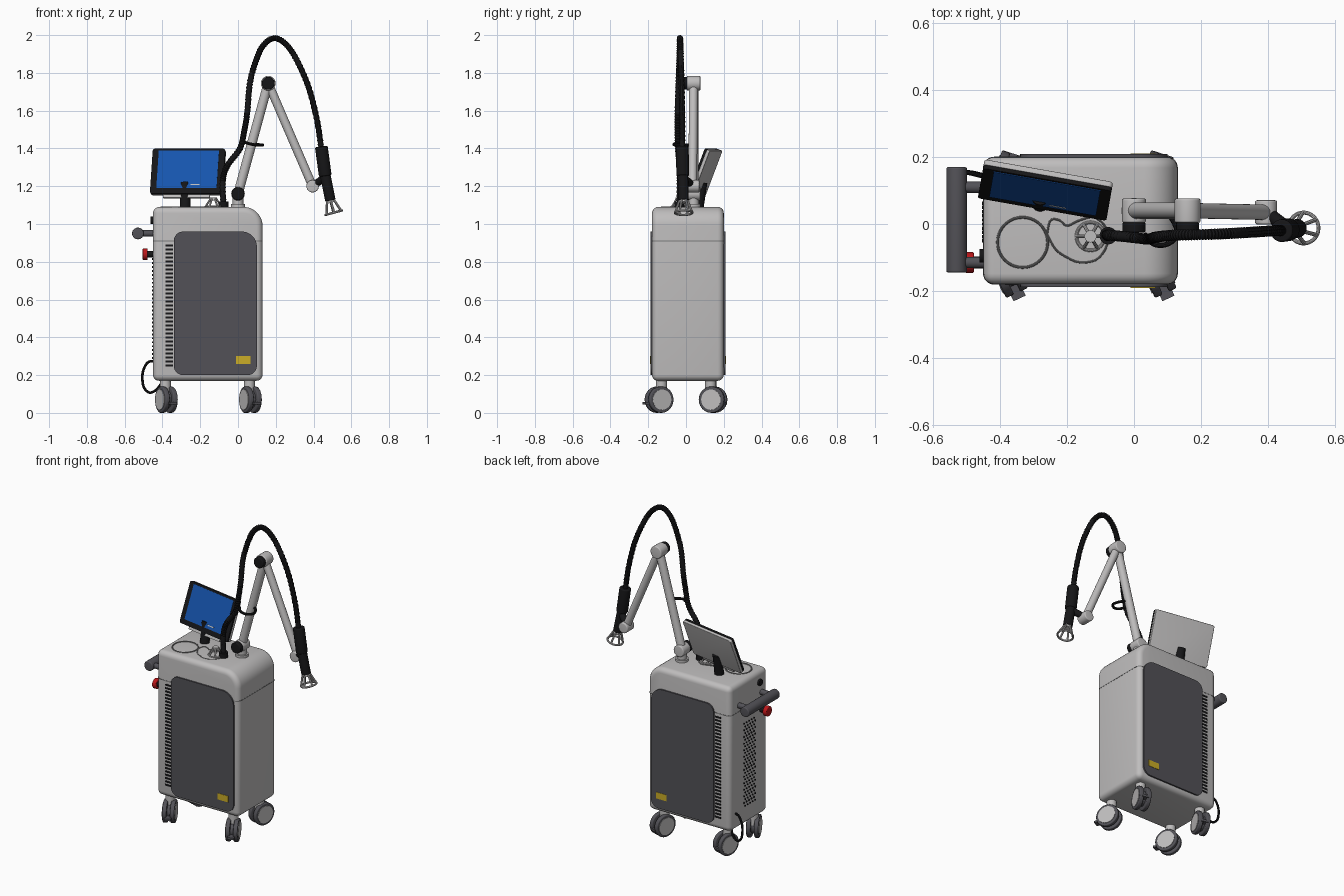
import bpy, bmesh
from math import sin, cos, pi, radians
from mathutils import Vector, Matrix

if "Cube" in bpy.data.objects:
    bpy.data.objects.remove(bpy.data.objects["Cube"])


def material(name, *rgb):
    m = bpy.data.materials.new(name)
    m.use_nodes = True
    m.diffuse_color = (*rgb, 1)
    m.node_tree.nodes["Principled BSDF"].inputs["Base Color"].default_value = (*rgb, 1)
    return m


SHELL = material("light grey shell", .52, .51, .51)
PANEL = material("dark grey panel", .085, .083, .095)
BLACK = material("black rubber", .008, .008, .009)
BLUE = material("blue display", .008, .09, .42)
RED = material("red button", .5, .008, .01)
YELLOW = material("yellow label", .6, .42, .02)
SEAM = material("seam grey", .2, .2, .2)


def finish(name, data, mat, bevel=0, matrix=None):
    """Apply bevel, smooth by angle and link the object."""
    ob = bpy.data.objects.new(name, data)
    bpy.context.collection.objects.link(ob)
    if bevel:
        mod = ob.modifiers.new("round", "BEVEL")
        mod.width, mod.segments, mod.use_clamp_overlap = bevel, 5, False
        mod.limit_method, mod.angle_limit = "ANGLE", radians(40)
    mesh = bpy.data.meshes.new_from_object(ob.evaluated_get(bpy.context.evaluated_depsgraph_get()))
    bpy.data.objects.remove(ob)
    mesh.materials.clear()
    mesh.materials.append(mat)
    for p in mesh.polygons:
        p.use_smooth = True
    mesh.set_sharp_from_angle(angle=radians(35))
    ob = bpy.data.objects.new(name, mesh)
    bpy.context.collection.objects.link(ob)
    if matrix:
        ob.matrix_world = matrix
    return ob


def from_bm(name, bm, mat, **kw):
    bmesh.ops.recalc_face_normals(bm, faces=bm.faces)
    me = bpy.data.meshes.new(name)
    bm.to_mesh(me)
    bm.free()
    return finish(name, me, mat, **kw)


def rect(u0, u1, v0, v1, radii=(0, 0, 0, 0)):
    """Rounded rectangle outline; radii go bottom left, then counterclockwise."""
    pts = []
    for i, (u, v, su, sv) in enumerate([(u0, v0, 1, 1), (u1, v0, -1, 1), (u1, v1, -1, -1), (u0, v1, 1, -1)]):
        r, n = radii[i], 10 if radii[i] else 0
        for k in range(n + 1):
            a = pi + (i + k / max(n, 1)) * pi / 2
            pts.append((u + su * r + r * cos(a), v + sv * r + r * sin(a)))
    return pts


def prism(name, pts, d0, d1, mat, flat=False, **kw):
    """Extrude an outline along y, or along z when flat."""
    bm = bmesh.new()
    place = (lambda u, v, d: (u, v, d)) if flat else (lambda u, v, d: (u, d, v))
    a, b = ([bm.verts.new(place(u, v, d)) for u, v in pts] for d in (d0, d1))
    bm.faces.new(a)
    bm.faces.new(b)
    for i in range(len(pts)):
        j = (i + 1) % len(pts)
        bm.faces.new((a[i], a[j], b[j], b[i]))
    return from_bm(name, bm, mat, **kw)


def add_rod(bm, p, q, r0, r1=None, seg=24):
    p, q = Vector(p), Vector(q)
    m = Matrix.Translation((p + q) / 2) @ (q - p).to_track_quat("Z", "Y").to_matrix().to_4x4()
    bmesh.ops.create_cone(bm, cap_ends=True, segments=seg, radius1=r0,
                          radius2=r0 if r1 is None else r1, depth=(q - p).length, matrix=m)


def rod(name, p, q, r0, mat, r1=None, **kw):
    bm = bmesh.new()
    add_rod(bm, p, q, r0, r1)
    return from_bm(name, bm, mat, **kw)


def smooth_path(pts, n):
    """Catmull-Rom samples through the points."""
    P = [Vector(p) for p in (pts[0], *pts, pts[-1])]
    out = []
    for a, b, c, d in zip(P, P[1:], P[2:], P[3:]):
        for k in range(n):
            t = k / n
            out.append(.5 * (2 * b + (c - a) * t + (2 * a - 5 * b + 4 * c - d) * t * t
                             + (3 * b - a - 3 * c + d) * t ** 3))
    return out + [P[-1]]


def tube(name, pts, r, mat, closed=False, ribs=False):
    cu = bpy.data.curves.new(name, "CURVE")
    cu.dimensions, cu.bevel_depth, cu.bevel_resolution, cu.use_fill_caps = "3D", r, 3, True
    sp = cu.splines.new("POLY")
    sp.points.add(len(pts) - 1)
    sp.use_cyclic_u = closed
    for i, p in enumerate(pts):
        sp.points[i].co = (*p, 1)
        sp.points[i].radius = .84 if ribs and i % 2 else 1
    return finish(name, cu, mat)


def circle(c, axis, r, n=40):
    q = Vector(axis).to_track_quat("Z", "Y")
    return [Vector(c) + q @ Vector((r * cos(2 * pi * i / n), r * sin(2 * pi * i / n), 0)) for i in range(n)]


def cage(name, top, bottom, r0, r1, thick):
    """Open nozzle: collar, spokes and end ring."""
    top, bottom = Vector(top), Vector(bottom)
    axis = bottom - top
    tube(name + "_ring", circle(bottom, axis, r1), thick, SHELL, closed=True)
    rod(name + "_collar", top - axis * .1, top + axis * .25, r0, SHELL)
    bm = bmesh.new()
    for a, b in zip(circle(top, axis, r0 * .8, 6), circle(bottom, axis, r1, 6)):
        add_rod(bm, a, b, thick, seg=8)
    from_bm(name + "_spokes", bm, SHELL)


# Cabinet with its seam
prism("cabinet", rect(-.45, .13, .17, 1.09, (0, 0, .1, 0)), -.18, .2, SHELL, bevel=.032)
prism("lid_seam", rect(-.451, .131, -.181, .201, (.033,) * 4), .908, .913, SEAM, flat=True)

# Front and back panels, labels and vent slots
for side, face, out in (("front", -.18, -1), ("back", .2, 1)):
    prism(side + "_panel", rect(-.34, .1, .2, .96, (.05, .05, .08, .05)), face - out * .01, face + out * .009, PANEL)
    prism(side + "_label", rect(-.01, .065, .26, .3), face, face + out * .011, YELLOW)
    bm = bmesh.new()
    for i in range(31):
        m = Matrix.Translation((-.365, face, .25 + i * .0212)) @ Matrix.Diagonal((.04, .004, .011, 1))
        bmesh.ops.create_cube(bm, size=1, matrix=m)
    from_bm(side + "_vent_slots", bm, BLACK)

# Side perforations
bm = bmesh.new()
for row in range(26):
    for col in range(5):
        y, z = -.05 + col * .025 + (row % 2) * .012, .29 + row * .021
        add_rod(bm, (-.449, y, z), (-.455, y, z), .005, seg=8)
from_bm("side_perforations", bm, BLACK)

# Push handle, stop button, key switch and power cord
rod("handle_bar", (-.53, -.145, .95), (-.53, .17, .95), .031, PANEL, bevel=.006)
for y in (-.115, .11):
    rod("handle_post", (-.44, y, .95), (-.53, y, .95), .017, PANEL)
rod("stop_button_neck", (-.445, -.115, .84), (-.485, -.115, .84), .018, BLACK)
rod("stop_button", (-.478, -.115, .84), (-.505, -.115, .84), .031, RED, bevel=.005)
rod("key_switch", (-.445, -.095, 1.02), (-.462, -.095, 1.02), .02, BLACK)
cord = [(-.44, .14, .275), (-.48, .15, .265), (-.505, .155, .21), (-.5, .155, .14),
        (-.47, .15, .108), (-.435, .14, .12), (-.41, .13, .15)]
tube("power_cord", smooth_path(cord, 6), .007, BLACK)

# Twin-wheel casters
for x, y, dx, dy, reach in ((-.385, -.13, .42, -.9, .088), (.06, -.13, .42, -.9, .088),
                            (-.385, .13, .3, .95, .07), (.06, .13, .3, .95, .07)):
    d = Vector((dx, dy, 0)).normalized()
    ax = Vector((-d.y, d.x, 0))
    c = Vector((x, y, .07)) + d * .014
    rod("caster_stem", (x, y, .09), (x, y, .18), .029, SHELL)
    rod("caster_core", c - ax * .02, c + ax * .02, .045, PANEL)
    for s in (-1, 1):
        rod("caster_wheel", c + ax * s * .01, c + ax * s * .036, .07, PANEL, bevel=.006)
        rod("caster_hub", c + ax * s * .03, c + ax * s * .039, .054, SHELL)
    pose = Matrix.Translation(c) @ d.to_track_quat("X", "Z").to_matrix().to_4x4()
    prism("caster_brake", rect(.03, reach, -.025, -.012), -.02, .02, PANEL, matrix=pose)

# Lid tray grooves and parked nozzle
tube("round_tray_rim", circle((-.333, -.055, 1.09), (0, 0, 1), .075), .004, SEAM, closed=True)
rim = [(-.26, -.03), (-.25, .01), (-.225, .012), (-.2, -.005), (-.165, .01), (-.12, .02), (-.085, -.01),
       (-.08, -.06), (-.11, -.105), (-.16, -.115), (-.2, -.1), (-.235, -.075), (-.26, -.03)]
tube("shaped_tray_rim", smooth_path([(u, v, 1.09) for u, v in rim], 5), .003, SEAM)
cage("parked_nozzle", (-.13, -.037, 1.135), (-.13, -.037, 1.092), .018, .042, .005)

# Tilted display on its post
rod("display_post", (-.28, .065, 1.085), (-.28, .085, 1.22), .028, BLACK)
pose = (Matrix.Translation((-.267, .088, 1.28)) @ Matrix.Rotation(radians(-10), 4, "Z")
        @ Matrix.Rotation(radians(-21), 4, "X"))
prism("display_bezel", rect(-.195, .195, -.127, .127, (.012,) * 4), 0, .012, BLACK, matrix=pose)
prism("display_casing", rect(-.195, .195, -.127, .127, (.012,) * 4), .012, .03, SHELL, matrix=pose, bevel=.004)
prism("display_bracket", rect(-.125, .125, -.145, -.1), .012, .026, SHELL, matrix=pose)
prism("display_screen", rect(-.162, .162, -.097, .116), -.002, .004, BLUE, matrix=pose)
prism("screen_status_line", rect(.02, .07, -.08, -.074), -.003, 0, SHELL, matrix=pose)

# Jointed support arm
BASE, ELBOW, END = Vector((0, .04, 1.16)), Vector((.16, .04, 1.745)), Vector((.395, .035, 1.2))
rod("arm_base_flange", (0, .04, 1.08), (0, .04, 1.105), .038, SHELL)
rod("arm_base_column", (0, .04, 1.09), (0, .04, 1.15), .028, SHELL)
rod("lower_arm", BASE, ELBOW, .025, SHELL)
rod("upper_arm", ELBOW, END, .023, SHELL)
for name, p, r in (("base", BASE, .036), ("elbow", ELBOW, .039), ("end", END, .033)):
    y = Vector((0, 1, 0))
    rod(name + "_joint", p - y * .036, p + y * .036, r, SHELL, bevel=.006)
    if name != "end":
        rod(name + "_knob", p - y * .065, p - y * .034, .034, BLACK, bevel=.005)

# Ribbed hose, its port and guide
hose = [(-.077, -.035, 1.1), (-.08, -.033, 1.23), (-.055, -.035, 1.31), (.01, -.042, 1.4), (.035, -.045, 1.5),
        (.05, -.044, 1.6), (.062, -.04, 1.74), (.09, -.036, 1.85), (.13, -.033, 1.94), (.188, -.032, 1.983),
        (.25, -.03, 1.955), (.31, -.027, 1.87), (.375, -.023, 1.72), (.42, -.02, 1.54), (.442, -.02, 1.39)]
tube("hose", smooth_path(hose, 14), .017, BLACK, ribs=True)
rod("hose_port", (-.077, -.035, 1.085), (-.077, -.035, 1.12), .026, BLACK)
guide = [(.03, -.03, 1.435), (.06, -.06, 1.425), (.1, -.06, 1.418), (.13, -.03, 1.418), (.11, .02, 1.42), (.075, .04, 1.425)]
tube("hose_guide", smooth_path(guide, 6), .008, BLACK)

# Handpiece with open nozzle
rod("handpiece_grip", (.441, -.02, 1.41), (.462, -.017, 1.255), .034, BLACK, bevel=.006)
rod("handpiece_barrel", (.458, -.017, 1.28), (.489, -.013, 1.125), .028, BLACK, bevel=.004)
rod("handpiece_mount", END, (.465, -.017, 1.25), .02, BLACK)
cage("nozzle", (.488, -.013, 1.13), (.507, -.012, 1.06), .024, .046, .006)
